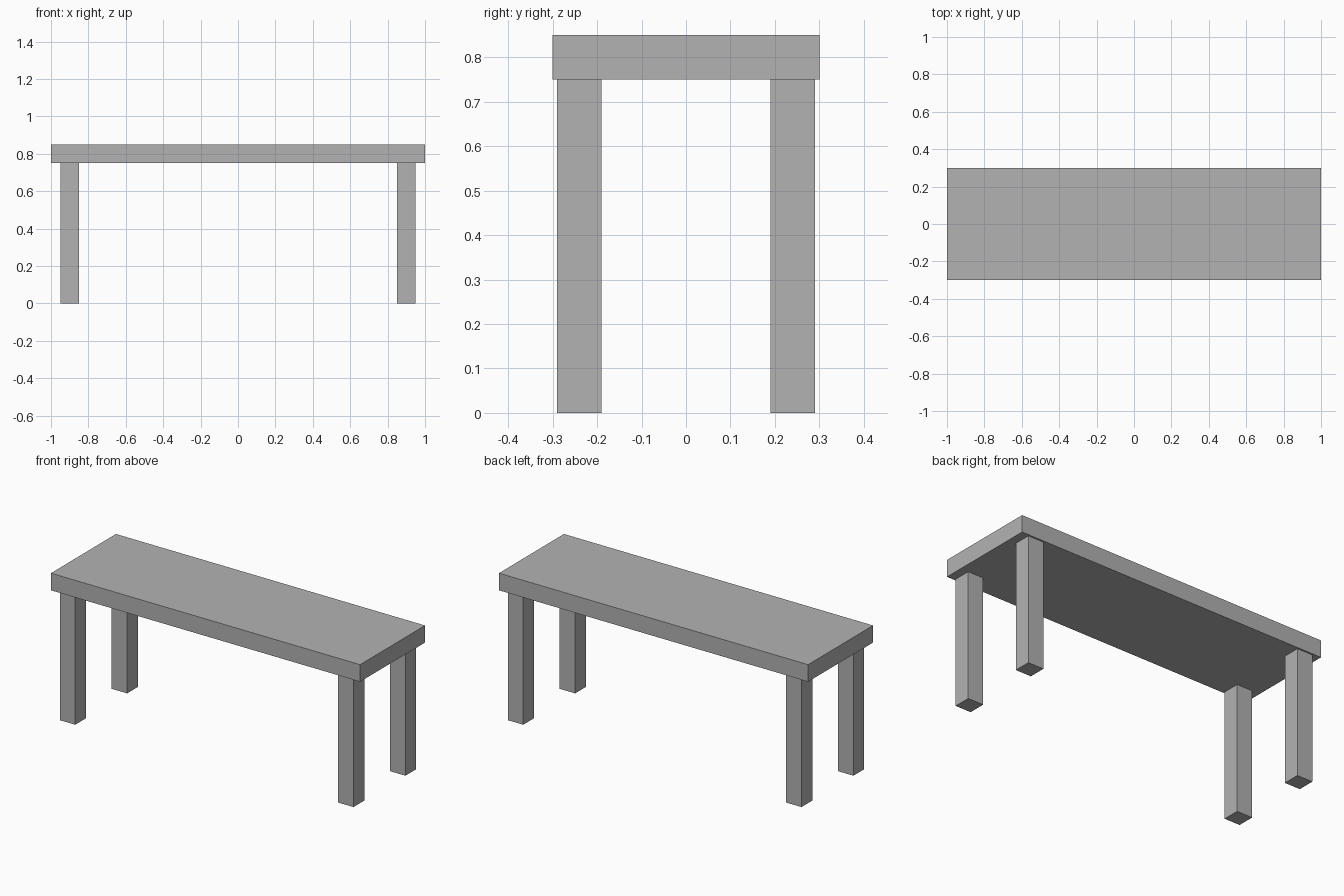
import bpy

cube = bpy.data.objects.get("Cube")
if cube:
    bpy.data.objects.remove(cube, do_unlink=True)

# Single plain grey material
grey = bpy.data.materials.new("plain_grey")
grey.use_nodes = True
colour = (0.448, 0.448, 0.448, 1.0)
grey.diffuse_color = colour
grey.node_tree.nodes["Principled BSDF"].inputs["Base Color"].default_value = colour


def box(name, centre, size):
    """Add a flat-shaded box with its scale applied."""
    bpy.ops.mesh.primitive_cube_add(size=1, location=centre)
    obj = bpy.context.object
    obj.name = name
    obj.scale = size
    bpy.ops.object.transform_apply(location=False, rotation=False, scale=True)
    obj.data.materials.append(grey)
    return obj


LENGTH, DEPTH, THICK = 2.0, 0.6, 0.1
LEG_HEIGHT, LEG_WIDTH = 0.75, 0.1
LEG_X, LEG_Y = 0.9, 0.24

# Table top
box("table_top", (0, 0, LEG_HEIGHT + THICK / 2), (LENGTH, DEPTH, THICK))

# Four square legs
for side, sx in (("left", 1), ("right", -1)):
    for end, sy in (("front", -1), ("back", 1)):
        box(f"{end}_{side}_leg",
            (sx * LEG_X, sy * LEG_Y, LEG_HEIGHT / 2),
            (LEG_WIDTH, LEG_WIDTH, LEG_HEIGHT))
